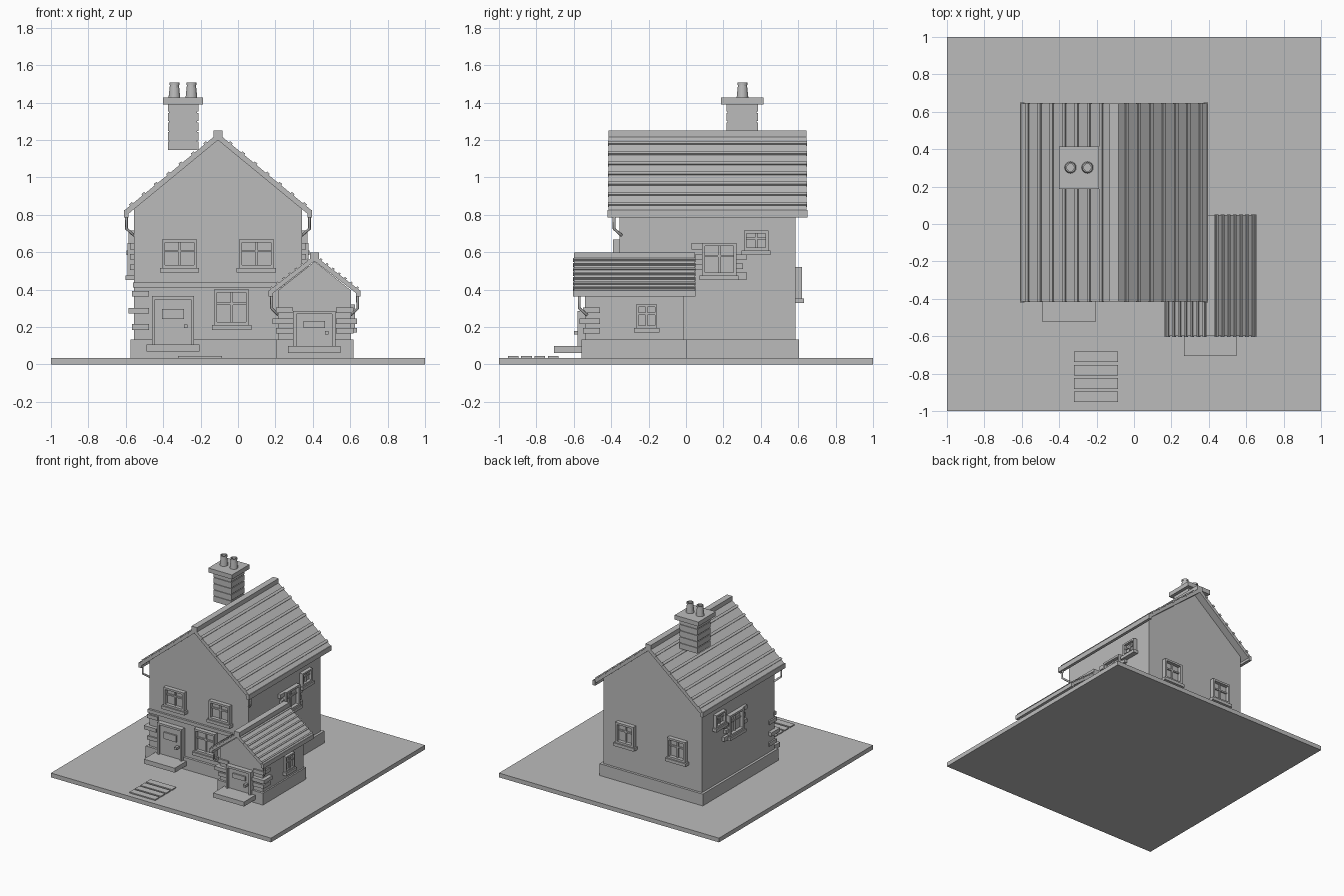
import bpy, bmesh, math
from mathutils import Vector, Matrix

cube = bpy.data.objects.get("Cube")
if cube:
    bpy.data.objects.remove(cube, do_unlink=True)

GREY = (0.5, 0.5, 0.5, 1)
stone = bpy.data.materials.new("plain_grey")
stone.use_nodes = True
stone.diffuse_color = GREY
stone.node_tree.nodes["Principled BSDF"].inputs["Base Color"].default_value = GREY


def finish(name, bm):
    bmesh.ops.recalc_face_normals(bm, faces=bm.faces[:])
    mesh = bpy.data.meshes.new(name)
    bm.to_mesh(mesh)
    bm.free()
    mesh.materials.append(stone)
    obj = bpy.data.objects.new(name, mesh)
    bpy.context.collection.objects.link(obj)
    return obj


def add_box(bm, x, y, z):
    size = Matrix.Diagonal((abs(x[1] - x[0]), abs(y[1] - y[0]), abs(z[1] - z[0]), 1))
    mid = Matrix.Translation((sum(x) / 2, sum(y) / 2, sum(z) / 2))
    bmesh.ops.create_cube(bm, size=1, matrix=mid @ size)


def boxes(name, *items):
    bm = bmesh.new()
    for item in items:
        add_box(bm, *item)
    return finish(name, bm)


def add_prism(bm, profile, y0, y1):
    """Extrude an x-z outline along y."""
    face = bm.faces.new([bm.verts.new((x, y0, z)) for x, z in profile])
    out = bmesh.ops.extrude_face_region(bm, geom=[face])
    moved = [v for v in out["geom"] if isinstance(v, bmesh.types.BMVert)]
    bmesh.ops.translate(bm, verts=moved, vec=(0, y1 - y0, 0))


def on_wall(wall, u, z, d):
    """Box ranges for a block lying on a wall: across, height, outward depth."""
    axis, pos, sign = wall
    out = (pos + sign * d[0], pos + sign * d[1])
    return (u, out, z) if axis == "y" else (out, u, z)


def window(name, wall, u, z, depth=0.035, bar=0.016):
    mid = sum(u) / 2
    cross = z[1] - (z[1] - z[0]) * 0.4
    parts = [((u[0], u[0] + bar), z, depth), ((u[1] - bar, u[1]), z, depth),
             (u, (z[1] - bar, z[1]), depth), (u, (z[0], z[0] + bar), depth),
             (u, z, 0.006),
             ((mid - 0.006, mid + 0.006), z, 0.016),
             (u, (cross - 0.006, cross + 0.006), 0.016),
             ((u[0] - 0.012, u[1] + 0.012), (z[0] - 0.025, z[0]), depth + 0.01)]
    boxes(name, *[on_wall(wall, a, b, (-0.01, d)) for a, b, d in parts])


def door(name, wall, u, z, panel_u, panel_z, step_depth):
    bar = 0.017
    knob_u, knob_z = u[1] - 0.045, z[0] + (z[1] - z[0]) * 0.38
    parts = [((u[0], u[0] + bar), z, 0.04), ((u[1] - bar, u[1]), z, 0.04),
             (u, (z[1] - bar, z[1]), 0.04), (u, z, 0.022),
             (panel_u, panel_z, 0.034),
             ((knob_u - 0.01, knob_u + 0.01), (knob_z - 0.01, knob_z + 0.01), 0.06)]
    boxes(name, *[on_wall(wall, a, b, (-0.01, d)) for a, b, d in parts])
    boxes(name + "_step", on_wall(wall, (u[0] - 0.028, u[1] + 0.028),
                                  (z[0] - 0.037, z[0]), (-0.01, step_depth)))


def gable_walls(name, x, y, eave, ridge):
    bm = bmesh.new()
    add_prism(bm, [(x[0], 0.035), (x[1], 0.035), (x[1], eave),
                   (sum(x) / 2, ridge), (x[0], eave)], *y)
    finish(name, bm)


def roof(name, mid, half, y, eave, ridge, thick, courses, batten):
    """Two slabs with raised courses, eave boards and a ridge cap."""
    slope = (ridge - eave) / half
    run = Vector((half, eave - ridge))
    along = run.normalized()
    bm = bmesh.new()
    rows = bmesh.new()
    for s in (-1, 1):
        add_prism(bm, [(mid, ridge), (mid + s * half, eave),
                       (mid + s * half, eave - thick), (mid, ridge - thick)], *y)
        edge = mid + s * half
        add_box(bm, (edge - s * 0.024, edge), (y[0] - 0.004, y[1] + 0.004),
                (eave - thick, eave + 0.004))
        for i in range(1, courses + 1):
            c = Vector((0, ridge)) + run * (i / (courses + 0.6))
            w, up = along * batten / 2, Vector((-along.y, along.x)) * 0.009
            pts = [c - w - up, c + w - up, c + w + up, c - w + up]
            add_prism(rows, [(mid + s * p.x, p.y) for p in pts], y[0] - 0.003, y[1] + 0.003)
    finish(name, bm)
    finish(name + "_courses", rows)
    boxes(name + "_ridge_cap", ((mid - 0.025, mid + 0.025), y, (ridge - 0.02, ridge + 0.016)))


def quoins(name, corner_x, side, front, heights):
    """Corner stones with alternating reach."""
    items = []
    for i, z in enumerate(heights):
        out = 0.03 if i % 2 else 0.012
        items.append(((corner_x + side * out, corner_x - side * 0.08),
                      (front - out, front + 0.08), (z, z + 0.03)))
    boxes(name, *items)


def pipe(name, points, radius=0.008):
    curve = bpy.data.curves.new(name, "CURVE")
    curve.dimensions = "3D"
    curve.bevel_depth = radius
    curve.bevel_resolution = 1
    curve.use_fill_caps = True
    line = curve.splines.new("POLY")
    line.points.add(len(points) - 1)
    for p, co in zip(line.points, points):
        p.co = (*co, 1)
    curve.materials.append(stone)
    bpy.context.collection.objects.link(bpy.data.objects.new(name, curve))


# Ground and stepping stones
boxes("ground", ((-1, 1), (-1, 1), (0, 0.035)))
boxes("path_slabs", *[((-0.32, -0.085), (y, y + 0.057), (0.03, 0.044))
                      for y in (-0.738, -0.811, -0.881, -0.953)])

# Walls, plinths and the string course
MX, MY = (-0.556, 0.342), (-0.355, 0.585)
AX, AY = (0.215, 0.605), (-0.54, -0.012)
gable_walls("main_walls", MX, MY, 0.83, 1.205)
gable_walls("porch_walls", AX, AY, 0.395, 0.55)
boxes("main_plinth", ((MX[0] - 0.02, MX[1] + 0.02), (MY[0] - 0.02, MY[1] + 0.02), (0.03, 0.132)))
boxes("porch_plinth", ((AX[0] - 0.012, AX[1] + 0.012), (AY[0] - 0.018, AY[1] + 0.015), (0.03, 0.132)))
boxes("string_course", ((-0.562, 0.25), (-0.372, -0.34), (0.41, 0.438)))

# Roofs
roof("main_roof", -0.107, 0.502, (-0.415, 0.645), 0.822, 1.235, 0.036, 7, 0.02)
roof("porch_roof", 0.409, 0.247, (-0.6, 0.047), 0.392, 0.582, 0.03, 7, 0.012)

# Corner stones
quoins("main_quoins", MX[0], -1, MY[0], (0.185, 0.272, 0.362))
for side, x in ((-1, AX[0]), (1, AX[1])):
    quoins("porch_quoins", x, side, AY[0], (0.165, 0.215, 0.275))

# Rainwater pipes at the front eaves
for s in (-1, 1):
    for mid, half, reach, front, top in ((-0.107, 0.449, 0.04, MY[0], 0.79),
                                         (0.41, 0.195, 0.035, AY[0], 0.365)):
        wall = mid + s * half
        x, y = wall + s * reach, front - 0.03
        pipe("rain_pipe", [(x, y, top), (x, y, top - 0.065),
                           (wall, front + 0.01, top - 0.1)])

# Doors
FRONT, PORCH, BACK = ("y", MY[0], -1), ("y", AY[0], -1), ("y", MY[1], 1)
door("main_door", FRONT, (-0.46, -0.235), (0.105, 0.365), (-0.406, -0.29), (0.243, 0.297), 0.17)
door("porch_door", PORCH, (0.295, 0.52), (0.098, 0.285), (0.35, 0.465), (0.195, 0.232), 0.165)

# Windows
window("upper_window_right", FRONT, (-0.406, -0.22), (0.515, 0.667))
window("upper_window_left", FRONT, (0.005, 0.192), (0.515, 0.667))
window("lower_window", FRONT, (-0.128, 0.06), (0.21, 0.4))
window("back_window_left", BACK, (0.045, 0.21), (0.352, 0.52))
window("back_window_right", BACK, (-0.425, -0.26), (0.352, 0.52))
window("porch_window", ("x", AX[1], 1), (-0.267, -0.155), (0.195, 0.32), 0.02, 0.012)
for side, wall in (("right", ("x", MX[0], -1)), ("left", ("x", MX[1], 1))):
    window(side + "_window", wall, (0.085, 0.27), (0.475, 0.648))
    window(side + "_small_window", wall, (0.31, 0.44), (0.61, 0.715), 0.03, 0.014)
    blocks = [((0.03, 0.085), (0.615, 0.648)), ((0.05, 0.085), (0.56, 0.59)),
              ((0.03, 0.085), (0.505, 0.535)), ((0.27, 0.325), (0.455, 0.49)),
              ((0.27, 0.305), (0.51, 0.54)), ((0.27, 0.325), (0.56, 0.59))]
    boxes(side + "_window_stones", *[on_wall(wall, u, z, (-0.01, 0.022)) for u, z in blocks])

# Chimney with brick courses, cap and tapered pots
CX, CY = (-0.374, -0.212), (0.216, 0.384)
rows, step = [], 0.051
for i in range(5):
    z = 1.147 + i * step
    rows.append((CX, CY, (z, z + step - 0.006)))
    rows.append(((CX[0] + 0.006, CX[1] - 0.006), (CY[0] + 0.006, CY[1] - 0.006),
                 (z + step - 0.006, z + step)))
boxes("chimney_stack", *rows)
boxes("chimney_cap", ((-0.402, -0.186), (0.188, 0.414), (1.39, 1.426)))
for x in (-0.34, -0.249):
    bm = bmesh.new()
    rings = [(0.032, 1.42), (0.024, 1.495), (0.027, 1.495), (0.027, 1.507),
             (0.019, 1.507), (0.019, 1.45), (0, 1.45)]
    verts = [bm.verts.new((r, 0, z)) for r, z in rings]
    edges = [bm.edges.new(pair) for pair in zip(verts, verts[1:])]
    bmesh.ops.spin(bm, geom=verts + edges, axis=(0, 0, 1), cent=(0, 0, 0),
                   angle=math.tau, steps=16, use_duplicate=False)
    bmesh.ops.remove_doubles(bm, verts=bm.verts[:], dist=0.0005)
    bmesh.ops.translate(bm, verts=bm.verts[:], vec=(x, 0.302, 0))
    finish("chimney_pot", bm)
